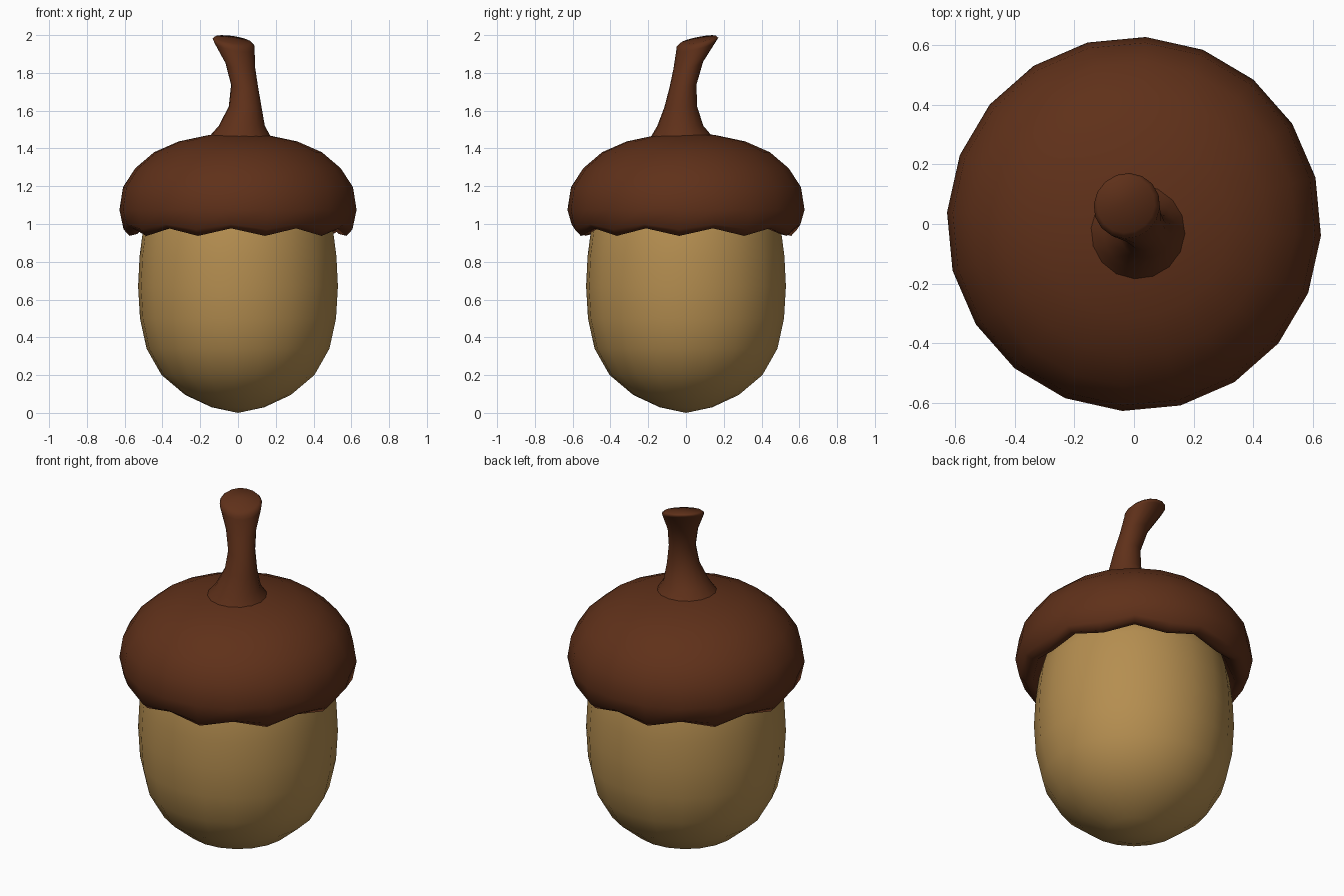
import bpy, bmesh, math
from mathutils import Vector, Matrix

if "Cube" in bpy.data.objects:
    bpy.data.objects.remove(bpy.data.objects["Cube"])

PHASE = math.radians(-3.6)


def material(name, color):
    m = bpy.data.materials.new(name)
    m.diffuse_color = color
    m.use_nodes = True
    m.node_tree.nodes["Principled BSDF"].inputs["Base Color"].default_value = m.diffuse_color
    return m


def ring(radius, z, sides=20, scallop=0.0, x=0.0, y=0.0, tilt=0.0):
    """One closed loop of points; scallop zigzags it, tilt leans it back left."""
    turn = Matrix.Rotation(math.radians(tilt), 3, Vector((-0.8, -0.6, 0)))
    pts = []
    for k in range(sides):
        a = PHASE + 2 * math.pi * k / sides
        p = turn @ Vector((radius * math.cos(a), radius * math.sin(a), 0))
        p += Vector((x, y, z + (scallop if k % 2 else -scallop)))
        pts.append(p)
    return pts


def loft(name, rings, mat, start=None, end=None):
    """Skin a stack of rings, closing the ends with a fan to a pole point."""
    bm = bmesh.new()
    loops = [[bm.verts.new(p) for p in r] for r in rings]
    n = len(loops[0])
    for a, b in zip(loops, loops[1:]):
        for i in range(n):
            j = (i + 1) % n
            bm.faces.new((a[i], a[j], b[j], b[i]))
    for pole, loop in ((start, loops[0]), (end, loops[-1])):
        if pole:
            c = bm.verts.new(pole)
            for i in range(n):
                bm.faces.new((c, loop[i], loop[(i + 1) % n]))
    bmesh.ops.recalc_face_normals(bm, faces=bm.faces[:])
    for f in bm.faces:
        f.smooth = True
    me = bpy.data.meshes.new(name)
    bm.to_mesh(me)
    bm.free()
    ob = bpy.data.objects.new(name, me)
    me.materials.append(mat)
    bpy.context.collection.objects.link(ob)
    return ob


tan = material("nut_tan", (0.46, 0.27, 0.08, 1))
brown = material("cap_brown", (0.115, 0.03, 0.01, 1))

# Nut body
nut = [(0.14, 0.03), (0.28, 0.095), (0.405, 0.2), (0.485, 0.34), (0.52, 0.5),
       (0.53, 0.67), (0.522, 0.83), (0.505, 0.96), (0.47, 1.08)]
loft("nut", [ring(r, z) for r, z in nut], tan, (0, 0, 0), (0, 0, 1.15))

# Cap with a scalloped, tucked-under rim
cap = [(0.49, 1.03, 0), (0.535, 0.965, 0.018), (0.575, 0.957, 0.02),
       (0.607, 0.985, 0.014), (0.629, 1.075, 0), (0.61, 1.195, 0),
       (0.545, 1.295, 0), (0.445, 1.38, 0), (0.315, 1.437, 0), (0.15, 1.472, 0)]
loft("cap", [ring(r, z, scallop=s) for r, z, s in cap], brown,
     (0, 0, 1.1), (0, 0, 1.48))

# Flared stem bending to the back left, with a rounded cut end
stem = [(0.165, 1.46, 0.01, -0.022, 0), (0.122, 1.52, 0.02, -0.03, 0),
        (0.087, 1.62, 0.038, -0.028, 2), (0.072, 1.73, 0.035, -0.016, 8),
        (0.081, 1.84, 0.012, 0.012, 18), (0.11, 1.945, -0.02, 0.055, 18),
        (0.113, 1.962, -0.024, 0.061, 16), (0.098, 1.976, -0.027, 0.066, 14)]
loft("stem", [ring(r, z, 16, 0, x, y, -t) for r, z, x, y, t in stem], brown,
     None, (-0.03, 0.068, 1.985))
